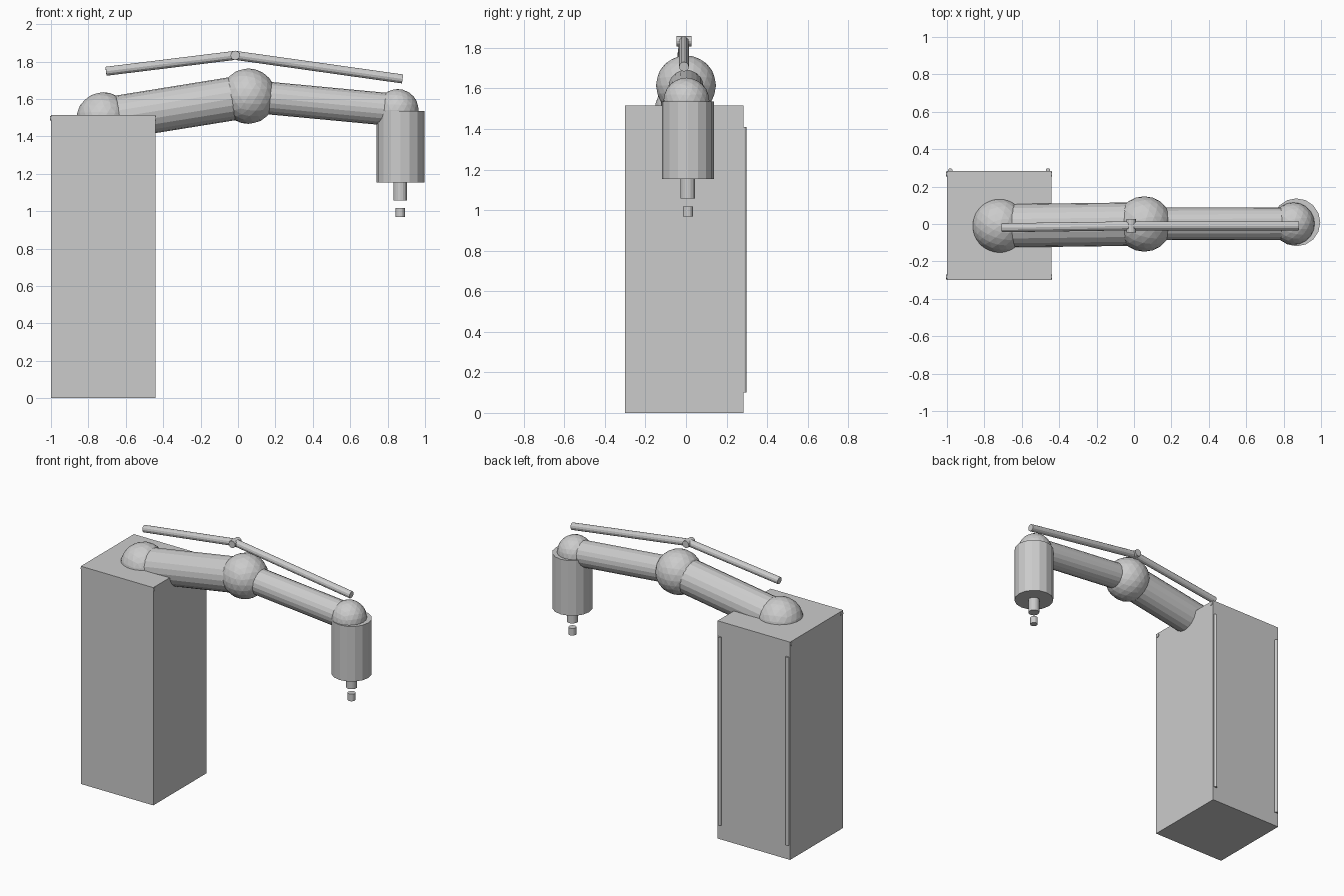
import bpy
from mathutils import Vector

cube = bpy.data.objects.get("Cube")
if cube:
    bpy.data.objects.remove(cube, do_unlink=True)

# One light grey for everything
grey = bpy.data.materials.new("light grey")
grey.use_nodes = True
colour = (0.6, 0.6, 0.6, 1)
grey.diffuse_color = colour
grey.node_tree.nodes["Principled BSDF"].inputs["Base Color"].default_value = colour


def finish(name):
    obj = bpy.context.object
    obj.name = name
    obj.data.materials.append(grey)
    return obj


def block(name, low, high):
    low, high = Vector(low), Vector(high)
    bpy.ops.mesh.primitive_cube_add(size=1, location=(low + high) / 2)
    obj = finish(name)
    obj.scale = high - low
    return obj


def tube(name, start, end, radius, sides=16):
    """Closed cylinder between two points."""
    start, end = Vector(start), Vector(end)
    axis = end - start
    bpy.ops.mesh.primitive_cylinder_add(
        vertices=sides, radius=radius, depth=axis.length, location=(start + end) / 2,
        rotation=axis.to_track_quat('Z', 'Y').to_euler())
    return finish(name)


def ball(name, centre, radius):
    bpy.ops.mesh.primitive_ico_sphere_add(subdivisions=3, radius=radius, location=centre)
    return finish(name)


# Cabinet with rear hinge rods and small corner pins
block("cabinet", (-1, -0.3, 0), (-0.442, 0.284, 1.515))
for side, x in (("right", -0.982), ("left", -0.46)):
    tube(f"{side}_hinge_rod", (x, 0.286, 0.1), (x, 0.286, 1.41), 0.012, 12)
for side, x, out in (("right", -1, -1), ("left", -0.442, 1)):
    for end, y in (("front", -0.283), ("back", 0.267)):
        tube(f"{side}_{end}_pin", (x - out * 0.02, y, 1.497),
             (x + out * 0.004, y, 1.497), 0.013, 12)

# Joints
shoulder = (-0.72, -0.01, 1.49)
elbow = (0.055, 0, 1.615)
wrist = (0.853, 0.002, 1.54)
ball("shoulder_joint", shoulder, 0.146)
ball("elbow_joint", elbow, 0.148)
ball("wrist_joint", wrist, 0.113)

# Arm segments
tube("upper_arm", shoulder, elbow, 0.116, 20)
tube("forearm", elbow, wrist, 0.087, 20)

# Tool head, shaft and detached tip
x, y = 0.868, 0.009
tube("tool_housing", (x, y, 1.153), (x, y, 1.536), 0.128)
tube("tool_shaft", (x, y, 1.057), (x, y, 1.16), 0.036)
tube("tool_tip", (x, y, 0.968), (x, y, 1.017), 0.025)

# Linkage rods above the arm
pivot = Vector((-0.015, -0.01, 1.833))
tube("rear_link_rod", (-0.706, -0.02, 1.748), pivot, 0.024, 12)
tube("front_link_rod", pivot, (0.88, -0.01, 1.707), 0.024, 12)
tube("link_pivot", pivot - Vector((0, 0.036, 0)), pivot + Vector((0, 0.036, 0)), 0.025, 12)
